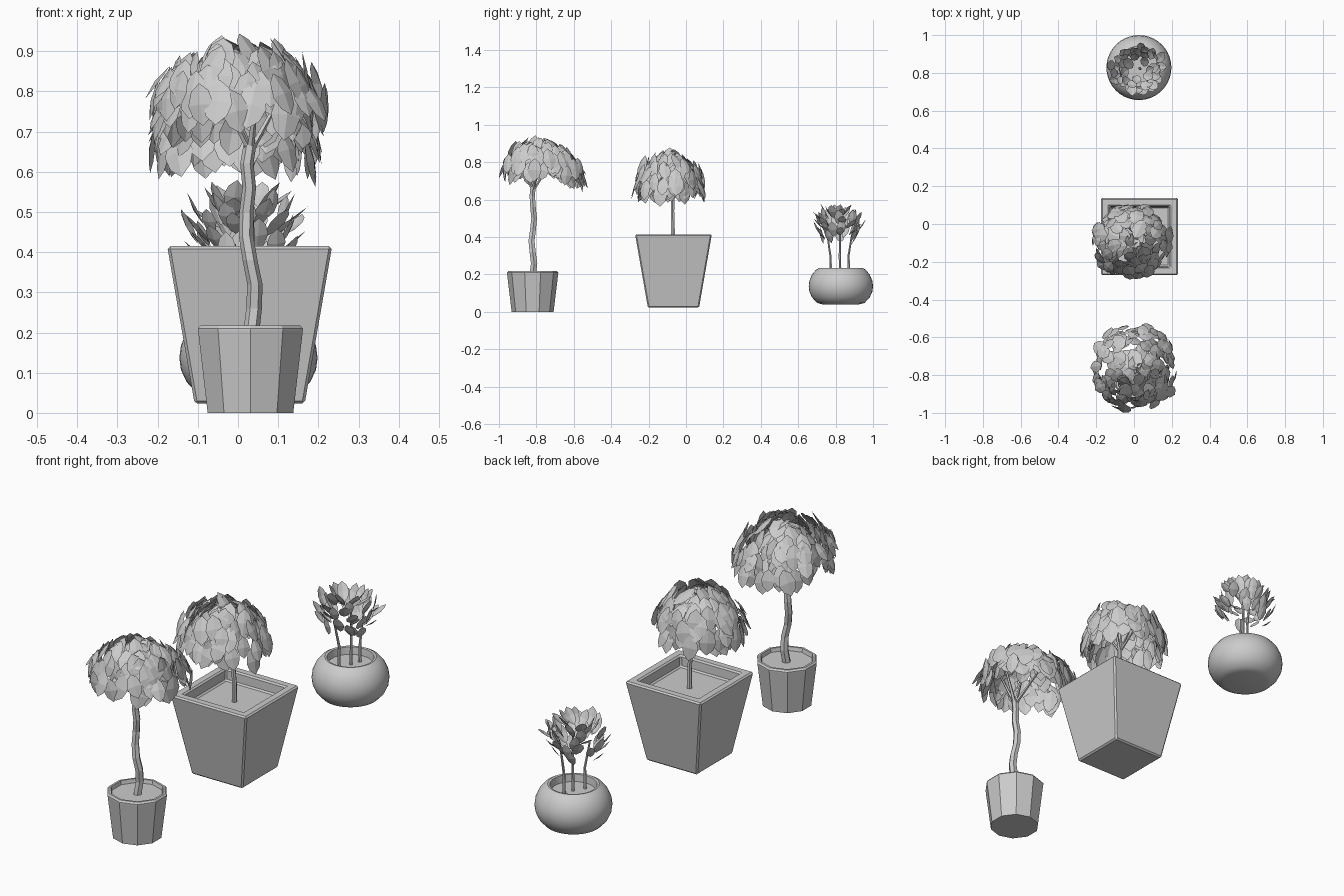
import bpy, math, random
from mathutils import Vector

if "Cube" in bpy.data.objects:
    bpy.data.objects.remove(bpy.data.objects["Cube"])
random.seed(4)
UP = Vector((0, 0, 1))


def make(name, verts, faces, smooth=False):
    me = bpy.data.meshes.new(name)
    me.from_pydata([tuple(v) for v in verts], [], faces)
    me.validate()
    ob = bpy.data.objects.new(name, me)
    bpy.context.collection.objects.link(ob)
    if smooth:
        bpy.context.view_layer.objects.active = ob
        ob.select_set(True)
        bpy.ops.object.shade_smooth_by_angle(angle=math.radians(40))
        ob.select_set(False)
    return ob


def tube(name, rings, sides, turn=0.0, smooth=False):
    """Skin horizontal rings given as (x, y, z, radius) and cap both ends."""
    verts, faces, n = [], [], len(rings)
    for x, y, z, r in rings:
        for i in range(sides):
            a = turn + 2 * math.pi * i / sides
            verts.append((x + r * math.cos(a), y + r * math.sin(a), z))
    for k in range(n - 1):
        for i in range(sides):
            j = (i + 1) % sides
            faces.append((k * sides + i, k * sides + j,
                          (k + 1) * sides + j, (k + 1) * sides + i))
    faces += [tuple(reversed(range(sides))), tuple(range((n - 1) * sides, n * sides))]
    return make(name, verts, faces, smooth)


def lathe(name, x, y, profile, sides, turn=0.0, smooth=False):
    return tube(name, [(x, y, z, r) for r, z in profile], sides, turn, smooth)


def stem(name, points, r0, r1, sides=6):
    n = len(points) - 1
    return tube(name, [(*p, r0 + (r1 - r0) * k / n) for k, p in enumerate(points)], sides)


def add_leaf(verts, faces, mid, along, normal, length, width):
    """Broad pointed leaf, lightly folded along its midrib."""
    d = along.normalized()
    side = d.cross(normal).normalized()
    n = side.cross(d).normalized()
    b = len(verts)
    shape = [(0, -.5, -.03), (0, .5, -.03), (0, 0, .04),
             (-.34, -.32, -.03), (-.5, .02, -.03), (-.36, .3, -.03),
             (.34, -.32, -.03), (.5, .02, -.03), (.36, .3, -.03)]
    for u, v, w in shape:
        verts.append(mid + side * u * width + d * v * length + n * w * length)
    for f in [(0, 2, 4, 3), (2, 1, 5, 4), (0, 6, 7, 2), (2, 7, 8, 1)]:
        faces.append(tuple(b + i for i in f))


def canopy(name, centre, radii, count, low, length, width, lean, tilt=0, high=1.0):
    """Leaves spread over an ellipsoid dome; lean > 0 points them upward."""
    verts, faces = [], []
    for i in range(count):
        c = high - (high - low) * (i + .5) / count
        c = max(-1, min(1, c + random.uniform(-.06, .06)))
        s = math.sqrt(1 - c * c)
        a = i * 2.39996 + random.uniform(-.4, .4)
        k = random.uniform(.78, 1.06)
        out = Vector((s * math.cos(a), s * math.sin(a), c))
        p = Vector([centre[j] + out[j] * radii[j] * k for j in range(3)])
        p.z += tilt * out.y
        jit = Vector([random.uniform(-.4, .4) for _ in range(3)])
        flat = Vector((math.cos(a), math.sin(a), 0))
        if lean > 0:
            along = UP * lean + flat * .55 + jit * .8
            normal = flat - UP * .3 + jit
        else:
            along = flat * (.3 + .5 * max(c, 0)) - UP * (s + .5) + jit
            normal = out + flat * .6 + jit
        q = random.uniform(.85, 1.15)
        add_leaf(verts, faces, p, along, normal, length * q, width * q)
    return make(name, verts, faces)


# Front plant: ten-sided pot, wavy trunk, wide dome of leaves
lathe("faceted_pot", .031, -.82, [(.112, 0), (.137, .205), (.137, .21),
      (.13, .218), (.12, .218), (.116, .2)], 10, math.radians(18))
stem("wavy_trunk", [(.032, -.82, .19), (.04, -.812, .26), (.042, -.82, .32),
     (.03, -.826, .38), (.02, -.818, .44), (.021, -.812, .5), (.028, -.818, .56),
     (.022, -.822, .62), (.03, -.818, .67)], .02, .016)
for i, t in enumerate([(.13, -.78), (-.06, -.88), (-.04, -.7), (.05, -.9)]):
    stem(f"front_branch_{i}", [(.03, -.818, .65),
         ((t[0] + .03) / 2, (t[1] - .818) / 2, .74), (t[0], t[1], .83)], .010, .004, 5)
canopy("front_canopy", (0, -.76, .74), (.222, .225, .16), 165, -.1,
       .115, .072, 0, -.025)

# Middle plant: tapered square planter with recessed soil
q = math.sqrt(2)
pot = lathe("square_planter", .029, -.067, [(.137 * q, .023), (.204 * q, .408),
      (.204 * q, .415), (.160 * q, .415), (.158 * q, .36)], 4, math.pi / 4)
bev = pot.modifiers.new("edge_bevel", 'BEVEL')
bev.width = .007
bev.segments = 1
stem("middle_trunk", [(.028, -.067, .34), (.03, -.07, .45), (.024, -.072, .54),
     (.028, -.07, .63), (.02, -.075, .7)], .012, .009)
for i, t in enumerate([(.1, -.04), (-.08, -.13), (-.05, 0), (.08, -.17)]):
    stem(f"middle_branch_{i}", [(.026, -.07, .6), ((t[0] + .026) / 2, (t[1] - .07) / 2, .69),
         (t[0], t[1], .77)], .008, .003, 5)
canopy("middle_canopy", (-.01, -.088, .675), (.205, .19, .155), 150, -.28,
       .115, .07, 0)

# Back plant: smooth bowl, thin stems, upright leaves
prof = [(.097, .04), (.127, .048), (.154, .077), (.168, .107), (.172, .137), (.168, .168),
        (.154, .2), (.132, .226), (.114, .236), (.104, .234), (.1, .2)]
lathe("round_bowl", .026, .828, prof, 40, 0, True)
for i, (x, y, h) in enumerate([(0, .775, .42), (.03, .825, .47), (.045, .872, .43)]):
    stem(f"back_stem_{i}", [(x, y, .19), (x + .004, y - .003, .3),
         (x + (x - .025) * .4, y + (y - .827) * .4, h)], .008, .005)
canopy("back_canopy", (.017, .817, .46), (.14, .125, .105), 54, -.65,
       .085, .048, .8, high=.92)
